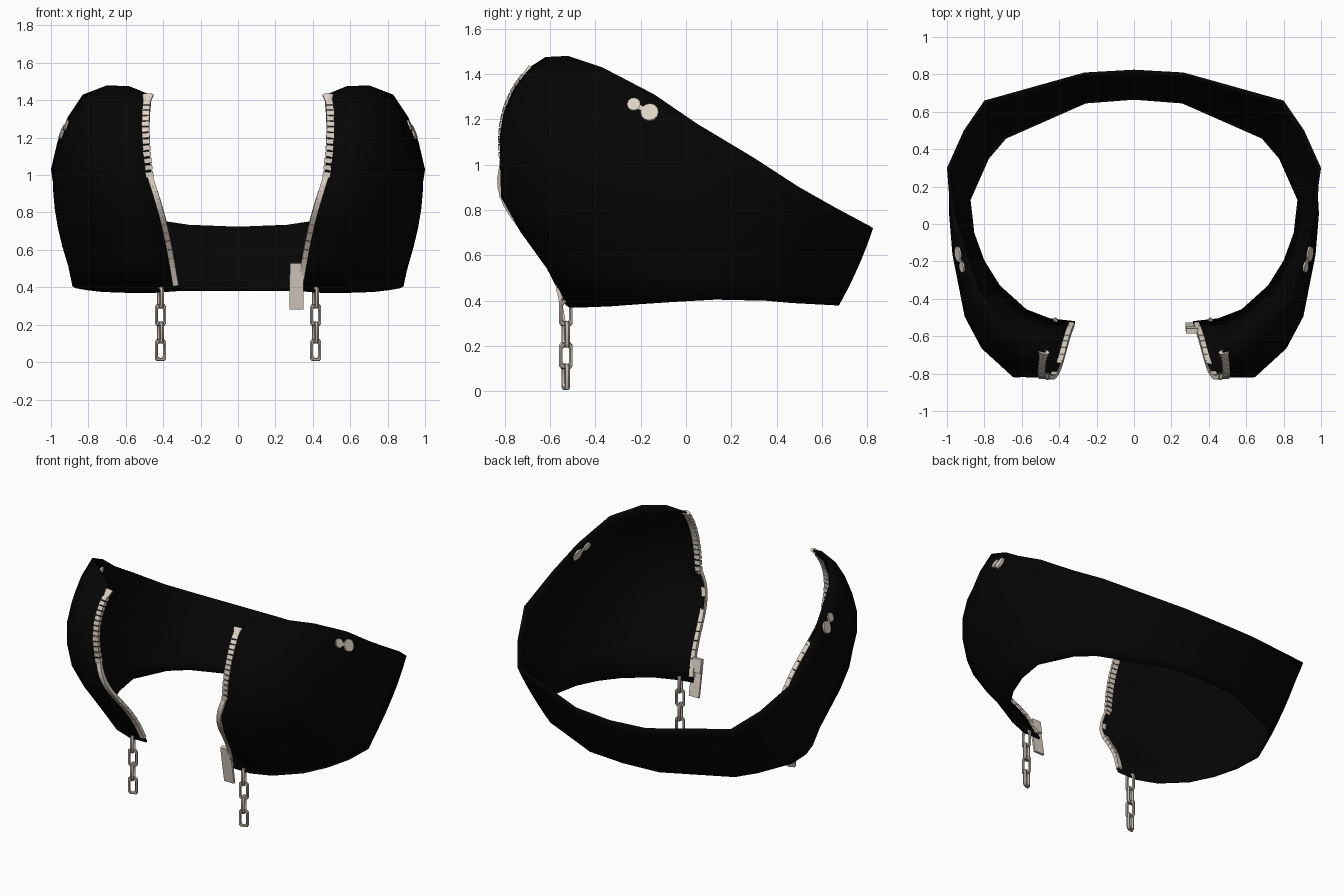
import bpy, bmesh, math
from mathutils import Vector, Matrix
from mathutils.bvhtree import BVHTree

cube = bpy.data.objects.get("Cube")
if cube:
    bpy.data.objects.remove(cube, do_unlink=True)


def material(name, color, rough):
    m = bpy.data.materials.new(name)
    m.use_nodes = True
    m.diffuse_color = (*color, 1)
    bsdf = m.node_tree.nodes["Principled BSDF"]
    bsdf.inputs["Base Color"].default_value = (*color, 1)
    bsdf.inputs["Roughness"].default_value = rough
    return m


BLACK = material("black leather", (.0015, .0015, .0015), .8)
BONE = material("pale metal", (.72, .64, .55), .5)
STEEL = material("chain metal", (.53, .47, .41), .5)


def finish(name, bm, mat, angle=40, closed=True):
    if closed:
        bmesh.ops.recalc_face_normals(bm, faces=bm.faces)
    mesh = bpy.data.meshes.new(name)
    bm.to_mesh(mesh)
    bm.free()
    ob = bpy.data.objects.new(name, mesh)
    bpy.context.collection.objects.link(ob)
    mesh.materials.append(mat)
    bpy.ops.object.select_all(action='DESELECT')
    ob.select_set(True)
    bpy.context.view_layer.objects.active = ob
    bpy.ops.object.shade_smooth_by_angle(angle=math.radians(angle))
    return ob


def frame(x, y, z, origin):
    m = Matrix((x, y, z)).transposed().to_4x4()
    m.translation = origin
    return m


def box(bm, matrix, size):
    bmesh.ops.create_cube(bm, size=1, matrix=matrix @ Matrix.Diagonal((*size, 1)))


# Garment columns from centre back to front edge: hem, middle and top points
hem = [(0, .675, .38), (.26, .655, .38), (.69, .465, .39), (.785, .355, .4), (.885, .13, .405),
       (.865, -.05, .395), (.81, -.2, .385), (.725, -.335, .375), (.58, -.465, .37),
       (.45, -.515, .37), (.315, -.53, .38)]
mid = [(0, .76, .55), (.265, .74, .555), (.76, .57, .61), (.86, .44, .66), (.95, .22, .73),
       (.98, .04, .82), (.965, -.17, .9), (.9, -.5, .95), (.81, -.67, .97),
       (.64, -.82, 1), (.46, -.815, 1)]
top = [(0, .825, .72), (.265, .81, .73), (.8, .66, .81), (.91, .5, .9), (1, .3, 1.03),
       (.965, .05, 1.18), (.91, -.14, 1.31), (.83, -.37, 1.43), (.7, -.52, 1.48),
       (.58, -.62, 1.475), (.47, -.69, 1.43)]
last = len(hem) - 1


def column(i, t):
    a, b, c = Vector(hem[i]), Vector(mid[i]), Vector(top[i])
    p = a * (2*t - 1) * (t - 1) + b * 4 * t * (1 - t) + c * t * (2*t - 1)
    # The lower front panels tuck in before flaring forward
    weight = max(0, 1 - (last - i) / 4)
    if t < .5:
        p.x -= .027 * weight * math.sin(math.tau * t)
        p.y += .033 * weight * math.sin(2 * math.tau * t)
    return p


def flip(v, side):
    return Vector((v.x * side, v.y, v.z))


# Open-fronted garment shell
ROWS = 8
bm = bmesh.new()
grid = []
for k in range(-last, last + 1):
    side = -1 if k < 0 else 1
    grid.append([bm.verts.new(flip(column(abs(k), r / ROWS), side)) for r in range(ROWS + 1)])
for a, b in zip(grid, grid[1:]):
    for r in range(ROWS):
        bm.faces.new((a[r], a[r + 1], b[r + 1], b[r]))
bm.normal_update()
tree = BVHTree.FromBMesh(bm)
shell = finish("cropped_vest", bm, BLACK, 60, closed=False)
solid = shell.modifiers.new("thickness", 'SOLIDIFY')
solid.thickness = .012
solid.offset = -1


# Zip teeth along a front edge: a joined strip low down, separate teeth above
def zipper(side, name):
    bm = bmesh.new()
    count = 27
    for n in range(count):
        t = .04 + .93 * n / (count - 1)
        p = column(last, t)
        along = (column(last, t + .01) - column(last, t - .01)).normalized()
        inward = column(last - 1, t) - p
        inward = (inward - along * inward.dot(along)).normalized()
        out = along.cross(inward)
        if out.y > 0:
            out = -out
        m = frame(inward, along, inward.cross(along), p + inward * .012 - out * .006)
        if n == count - 1:
            # Flared end stop
            taper = Matrix.Rotation(math.radians(-90), 4, 'X')
            bmesh.ops.create_cone(bm, cap_ends=True, segments=10, radius1=.018, radius2=.031,
                                  depth=.06, matrix=m @ Matrix.Diagonal((1, 1, .5, 1)) @ taper)
        elif t > .48:
            box(bm, m, (.04, .027, .024))
        else:
            box(bm, m, (.03, .054, .024))
    for v in bm.verts:
        v.co.x *= side
    finish(name, bm, BONE, 30)


# Chain of alternating rounded links hanging from the hem
def chain(side, name):
    bm = bmesh.new()
    sides, wire = 6, .012
    for n in range(4):
        turn = Matrix.Rotation(math.radians(90 * n + 20), 4, 'Z')
        place = Matrix.Translation((side * .415, -.53, .064 + .094 * n)) @ turn
        rings = []
        for sx, sz in ((1, -1), (1, 1), (-1, 1), (-1, -1)):
            corner = [(.023, .038), (.014, .05)]
            if sx != sz:
                corner.reverse()
            out = Vector((sx * .7, 0, sz * .7))
            for cx, cz in corner:
                c = Vector((sx * cx, 0, sz * cz))
                ring = []
                for s in range(sides):
                    a = math.tau * s / sides
                    q = c + out * wire * math.cos(a) + Vector((0, wire * math.sin(a), 0))
                    ring.append(bm.verts.new(place @ q))
                rings.append(ring)
        for i, ring in enumerate(rings):
            nxt = rings[(i + 1) % len(rings)]
            for s in range(sides):
                e = (s + 1) % sides
                bm.faces.new((ring[s], nxt[s], nxt[e], ring[e]))
    finish(name, bm, STEEL)


# Two-headed stud fixed through the side near the upper edge
def stud(side, name):
    bm = bmesh.new()
    ends = []
    for y, z, radius in ((-.23, 1.265, .03), (-.16, 1.23, .04)):
        hit, normal, _, _ = tree.ray_cast(Vector((side * 2, y, z)), Vector((-side, 0, 0)))
        hit -= normal * .006
        m = normal.to_track_quat('Z', 'Y').to_matrix().to_4x4()
        m.translation = hit
        bmesh.ops.create_cone(bm, cap_ends=True, segments=12, radius1=radius,
                              radius2=radius, depth=.03, matrix=m)
        ends.append(hit)
    along = ends[1] - ends[0]
    x = along.normalized()
    z = (normal - x * normal.dot(x)).normalized()
    box(bm, frame(x, z.cross(x), z, (ends[0] + ends[1]) / 2), (along.length, .022, .026))
    finish(name, bm, BONE)


for side, label in ((1, "left"), (-1, "right")):
    zipper(side, label + "_zip_teeth")
    chain(side, label + "_chain")
    stud(side, label + "_side_stud")

# Zip pull on the left front edge: slider block and hanging tab
bm = bmesh.new()
tilt = Matrix.Rotation(math.radians(10), 4, 'X')
box(bm, Matrix.Translation((.31, -.565, .485)) @ tilt, (.066, .026, .09))
box(bm, Matrix.Translation((.312, -.55, .375)) @ tilt, (.074, .014, .185))
finish("zip_pull", bm, BONE, 30)
